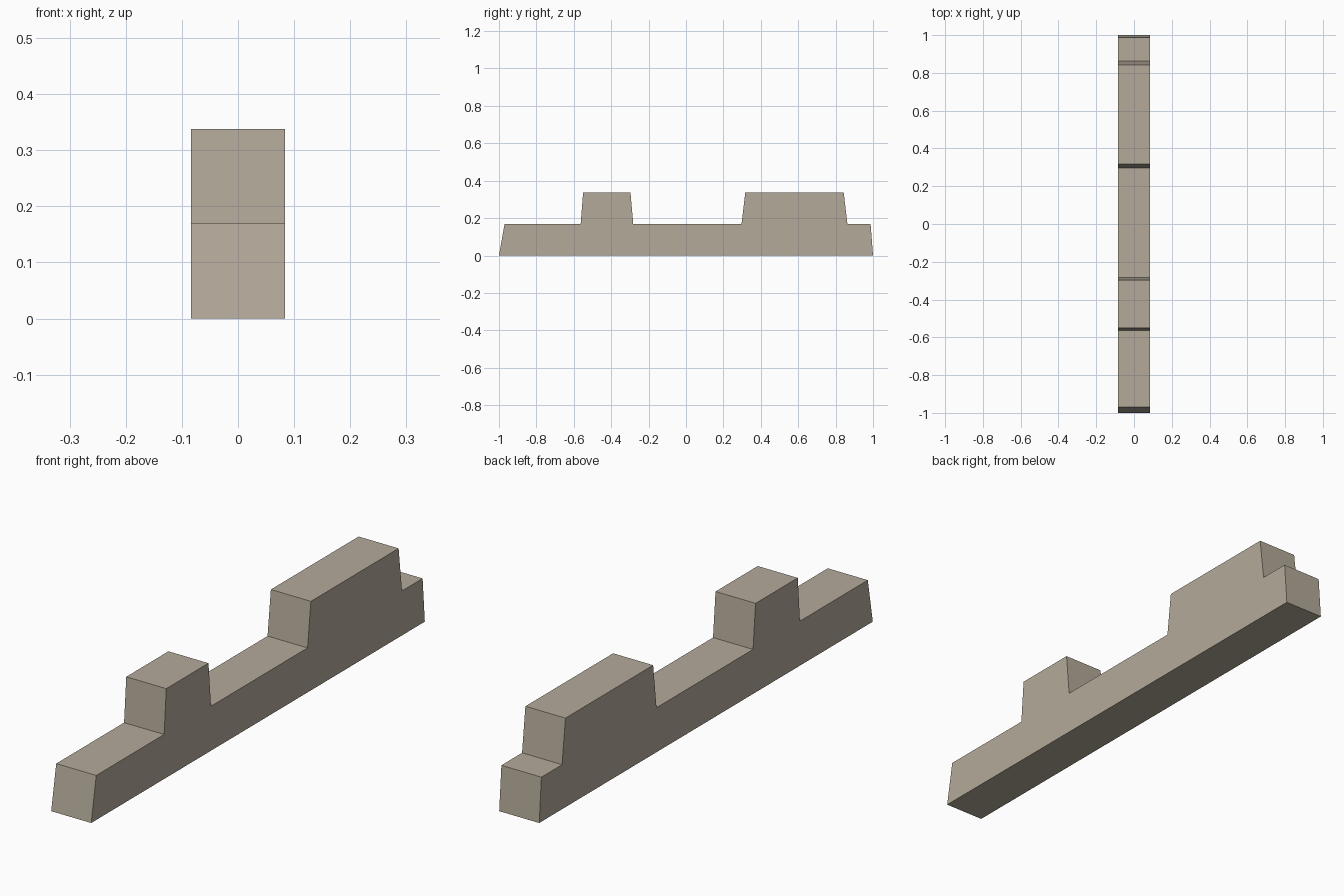
import bpy, bmesh

if "Cube" in bpy.data.objects:
    bpy.data.objects.remove(bpy.data.objects["Cube"])

HALF_WIDTH = 0.084

# Stone colour
stone = bpy.data.materials.new("warm_grey_stone")
stone.diffuse_color = (0.456, 0.402, 0.323, 1)
stone.use_nodes = True
stone.node_tree.nodes["Principled BSDF"].inputs["Base Color"].default_value = stone.diffuse_color

# Side profile (y, z): long base with two raised, tapered blocks
base_h, top_h = 0.169, 0.338
profile = [
    (-1.0, 0), (1.0, 0), (0.987, base_h),
    (0.863, base_h), (0.843, top_h), (0.317, top_h), (0.297, base_h),
    (-0.282, base_h), (-0.297, top_h), (-0.55, top_h), (-0.563, base_h),
    (-0.97, base_h),
]

# Extrude the profile across x
bm = bmesh.new()
face = bm.faces.new([bm.verts.new((-HALF_WIDTH, y, z)) for y, z in profile])
ext = bmesh.ops.extrude_face_region(bm, geom=[face], use_keep_orig=True)
moved = [g for g in ext["geom"] if isinstance(g, bmesh.types.BMVert)]
bmesh.ops.translate(bm, verts=moved, vec=(2 * HALF_WIDTH, 0, 0))
bmesh.ops.recalc_face_normals(bm, faces=bm.faces)

mesh = bpy.data.meshes.new("stepped_wall")
bm.to_mesh(mesh)
bm.free()
mesh.materials.append(stone)
wall = bpy.data.objects.new("stepped_wall", mesh)
bpy.context.collection.objects.link(wall)
